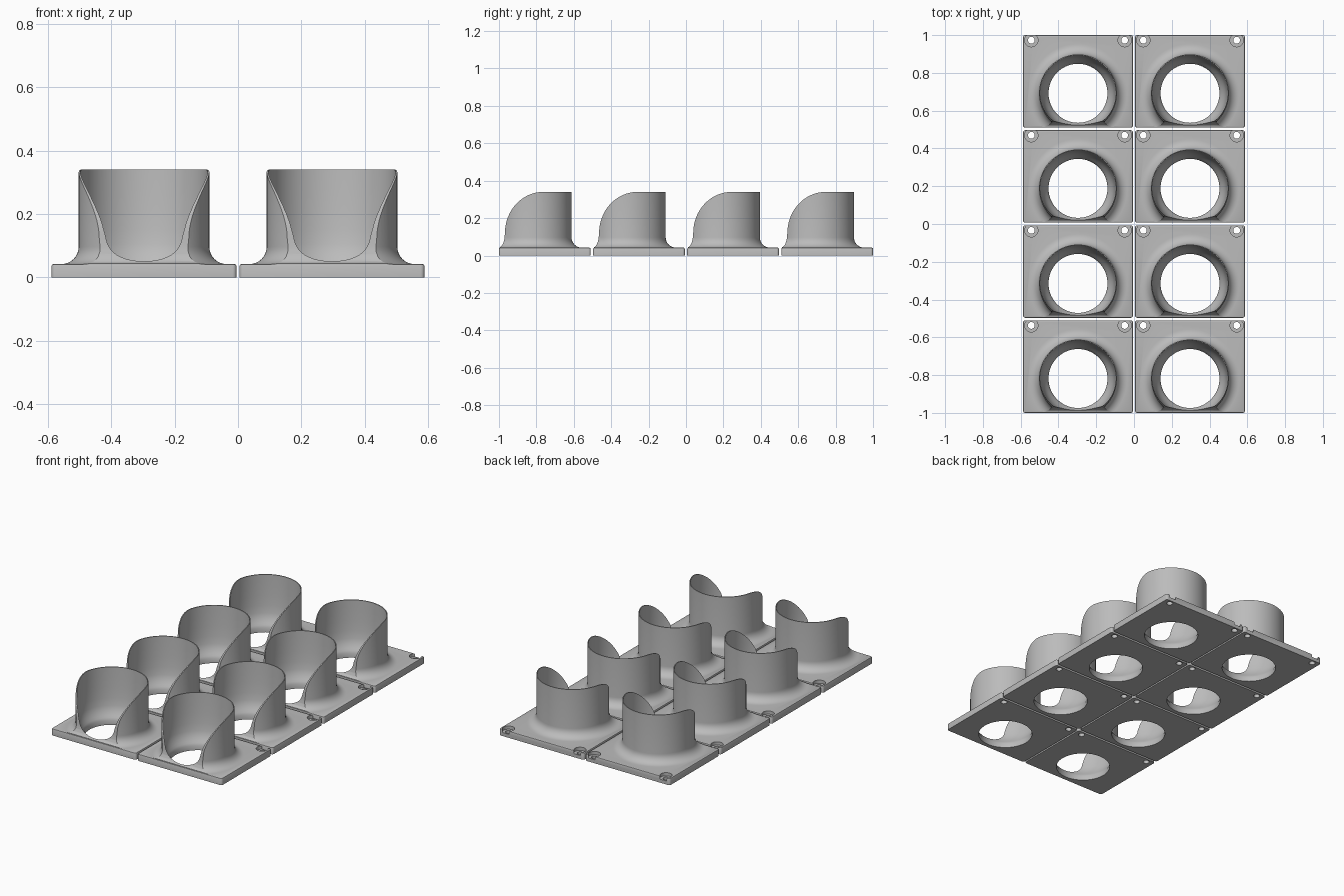
import bpy, bmesh, math

if "Cube" in bpy.data.objects:
    bpy.data.objects.remove(bpy.data.objects["Cube"])

SEG = 96
HX, HY, PLATE_H = 0.2915, 0.245, 0.042   # half tile size and plate thickness
CY = -0.063                              # cup axis, towards the front of the tile
TOP, R_OUT, FILLET = 0.34, 0.206, 0.055

grey = bpy.data.materials.new("mid grey")
grey.diffuse_color = (0.5, 0.5, 0.5, 1)
grey.use_nodes = True
grey.node_tree.nodes["Principled BSDF"].inputs["Base Color"].default_value = grey.diffuse_color


def make(name, bm):
    bmesh.ops.recalc_face_normals(bm, faces=bm.faces)
    me = bpy.data.meshes.new(name)
    bm.to_mesh(me)
    bm.free()
    me.materials.append(grey)
    ob = bpy.data.objects.new(name, me)
    bpy.context.collection.objects.link(ob)
    return ob


def lathe(name, profile, x=0, y=0, seg=SEG):
    """Closed solid turned from (radius, z) points, capped at both ends."""
    bm = bmesh.new()
    rings = [[bm.verts.new((x + r * math.cos(2 * math.pi * i / seg),
                            y + r * math.sin(2 * math.pi * i / seg), z))
              for i in range(seg)] for r, z in profile]
    for a, b in zip(rings, rings[1:]):
        for i in range(seg):
            j = (i + 1) % seg
            bm.faces.new((a[i], a[j], b[j], b[i]))
    bm.faces.new(rings[0])
    bm.faces.new(rings[-1])
    return make(name, bm)


def prism(name, outline, half):
    """(y, z) outline extruded along x."""
    bm = bmesh.new()
    face = bm.faces.new([bm.verts.new((-half, y, z)) for y, z in outline])
    ext = bmesh.ops.extrude_face_region(bm, geom=[face])["geom"]
    bmesh.ops.translate(bm, vec=(2 * half, 0, 0),
                        verts=[v for v in ext if isinstance(v, bmesh.types.BMVert)])
    return make(name, bm)


def boolean(ob, other, op):
    m = ob.modifiers.new(other.name, 'BOOLEAN')
    m.operation, m.solver, m.object = op, 'EXACT', other
    other.hide_render = True


# base plate with rounded corners and a softened top edge
bm = bmesh.new()
bmesh.ops.create_cube(bm, size=1)
for v in bm.verts:
    v.co = (v.co.x * 2 * HX, v.co.y * 2 * HY, (v.co.z + 0.5) * PLATE_H)
upright = [e for e in bm.edges if abs(e.verts[0].co.z - e.verts[1].co.z) > 0.01]
bmesh.ops.bevel(bm, geom=upright, offset=0.012, segments=4, profile=0.5, affect='EDGES')
rim = [e for e in bm.edges if all(v.co.z > PLATE_H - 1e-4 for v in e.verts)]
bmesh.ops.bevel(bm, geom=rim, offset=0.006, segments=2, profile=0.5, affect='EDGES')
plate = make("plate", bm)

# cup body with a fillet where it meets the plate
body = [(R_OUT + FILLET, 0.02)]
for i in range(9):
    a = math.pi / 2 * i / 8
    body.append((R_OUT + FILLET * (1 - math.sin(a)),
                 PLATE_H + FILLET * (1 - math.cos(a))))
body.append((R_OUT, TOP))
cup = lathe("cup", body, y=CY)

# front opening: elliptical sweep down from the rim, flaring out at the foot
scoop = [(CY + 0.055, 0.5)]
for i in range(25):
    a = math.pi / 2 * i / 24
    scoop.append((CY + 0.055 - 0.205 * math.sin(a), 0.12 + 0.22 * math.cos(a)))
scoop += [(-0.216, 0.09), (-0.220, 0.072), (-0.227, 0.057), (-0.234, 0.048),
          (-0.241, 0.044), (-0.241, -0.1), (-0.5, -0.1), (-0.5, 0.5)]
front_opening = prism("front_opening", scoop, 0.4)
boolean(cup, front_opening, 'DIFFERENCE')

# funnel bore through the cup and plate
bore = lathe("bore", [(0.156, -0.05), (0.156, 0.028), (0.163, 0.042), (0.170, 0.053),
                      (0.178, 0.068), (0.185, 0.085), (0.190, 0.105), (0.195, 0.15),
                      (0.198, 0.21), (0.200, 0.28), (0.201, 0.36)], y=CY)

boolean(plate, cup, 'UNION')
boolean(plate, bore, 'DIFFERENCE')

# counterbored screw holes in the two back corners
helpers = [cup, front_opening, bore]
for side in (-1, 1):
    h = lathe("screw_hole", [(0.018, -0.05), (0.018, 0.022), (0.035, 0.022), (0.035, 0.1)],
              x=side * 0.247, y=0.218, seg=32)
    boolean(plate, h, 'DIFFERENCE')
    helpers.append(h)

# bake one tile
dg = bpy.context.evaluated_depsgraph_get()
tile = bpy.data.meshes.new_from_object(plate.evaluated_get(dg))
tile.name = "cup_tile"
tile.materials.clear()
tile.materials.append(grey)
for p in tile.polygons:
    p.material_index = 0
    p.use_smooth = True
tile.set_sharp_from_angle(angle=math.radians(30))
for ob in helpers + [plate]:
    bpy.data.objects.remove(ob, do_unlink=True)

# two columns by four rows
for col in range(2):
    for row in range(4):
        ob = bpy.data.objects.new("cup_tile", tile)
        ob.location = ((col - 0.5) * 0.593, (row - 1.5) * 0.5033, 0)
        bpy.context.collection.objects.link(ob)
